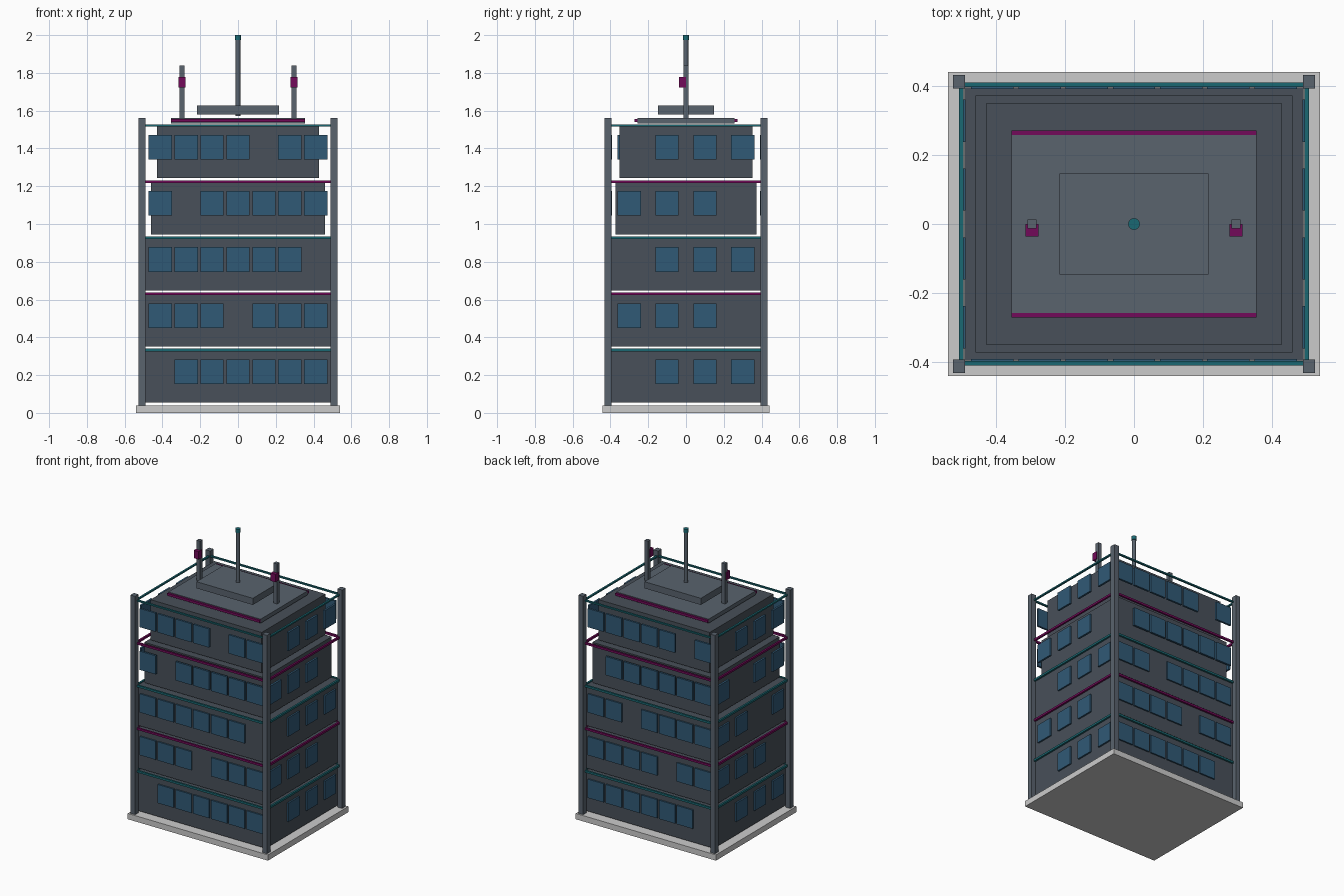
import bpy

if "Cube" in bpy.data.objects:
    bpy.data.objects.remove(bpy.data.objects["Cube"])


def material(name, r, g, b):
    m = bpy.data.materials.new(name)
    m.diffuse_color = (r, g, b, 1)
    m.use_nodes = True
    m.node_tree.nodes["Principled BSDF"].inputs["Base Color"].default_value = m.diffuse_color
    return m


WALL = material("dark_wall", 0.065, 0.08, 0.1)
STEEL = material("steel", 0.1, 0.125, 0.155)
TEAL = material("teal", 0.01, 0.14, 0.17)
MAGENTA = material("magenta", 0.17, 0.003, 0.1)
GLASS = material("window_blue", 0.03, 0.1, 0.18)


def finish(name, mat):
    ob = bpy.context.object
    ob.name = name
    if mat:
        ob.data.materials.append(mat)
    return ob


def box(name, loc, size, mat=None):
    bpy.ops.mesh.primitive_cube_add(size=1, location=loc)
    ob = finish(name, mat)
    ob.scale = size
    return ob


def rod(name, r, z0, z1, mat):
    bpy.ops.mesh.primitive_cylinder_add(vertices=16, radius=r, depth=z1 - z0,
                                        location=(0, 0, (z0 + z1) / 2))
    finish(name, mat)
    bpy.ops.object.shade_smooth_by_angle()


# Base slab and corner columns
box("base_slab", (0, 0, 0.02), (1.08, 0.884, 0.04))
for sx in (-1, 1):
    for sy in (-1, 1):
        box("corner_column", (sx * 0.508, sy * 0.413, 0.8), (0.036, 0.038, 1.52), STEEL)

# Storeys with trim rails and floating window panels
PITCH = 0.297
HALF = [(0.492, 0.396)] * 3 + [(0.46, 0.373), (0.428, 0.351)]
SKIP_FRONT = [0, 3, 6, 1, 4]   # window left out on each storey
SKIP_BACK = [0, 2, 4, 6, 1]
SKIP_RIGHT = [0, 3, 0, 3, 0]
SKIP_LEFT = [3, 0, 1, 2, 3]

for f, (hx, hy) in enumerate(HALF):
    z = 0.055 + PITCH * f
    box("storey", (0, 0, z + 0.14), (2 * hx, 2 * hy, 0.281), WALL)

    # Trim rails, alternating colour
    mat = MAGENTA if f % 2 else TEAL
    t = 0.014 if f < 4 else 0.01
    zr = z + 0.278
    for s in (-1, 1):
        box("trim_rail_long", (0, s * 0.404, zr), (0.99, 0.013, t), mat)
        box("trim_rail_short", (s * 0.501, 0, zr), (0.013, 0.8, t), mat)

    # Windows
    zw = z + 0.163
    for sy, skip in ((-1, SKIP_FRONT[f]), (1, SKIP_BACK[f])):
        for i in range(7):
            if i != skip:
                box("window", ((i - 3) * 0.137, sy * 0.399, zw), (0.123, 0.014, 0.13), GLASS)
    for sx, skip in ((1, SKIP_RIGHT[f]), (-1, SKIP_LEFT[f])):
        for i in range(4):
            if i != skip:
                box("window", (sx * 0.496, (i - 1.5) * 0.2, zw), (0.014, 0.123, 0.13), GLASS)

# Roof deck, edge strips and upper block
box("roof_deck", (0, 0, 1.547), (0.71, 0.516, 0.028), STEEL)
for s in (-1, 1):
    box("roof_edge_strip", (0, s * 0.265, 1.549), (0.71, 0.014, 0.016), MAGENTA)
box("roof_block", (0, 0, 1.604), (0.434, 0.294, 0.046), STEEL)

# Central mast with tip
rod("mast", 0.0125, 1.572, 1.975, STEEL)
rod("mast_tip", 0.017, 1.975, 2.0, TEAL)

# Side antenna posts with signal boxes
for s in (-1, 1):
    box("antenna_post", (s * 0.296, 0, 1.7), (0.027, 0.027, 0.28), STEEL)
    box("signal_box", (s * 0.296, -0.018, 1.75), (0.037, 0.037, 0.055), MAGENTA)
